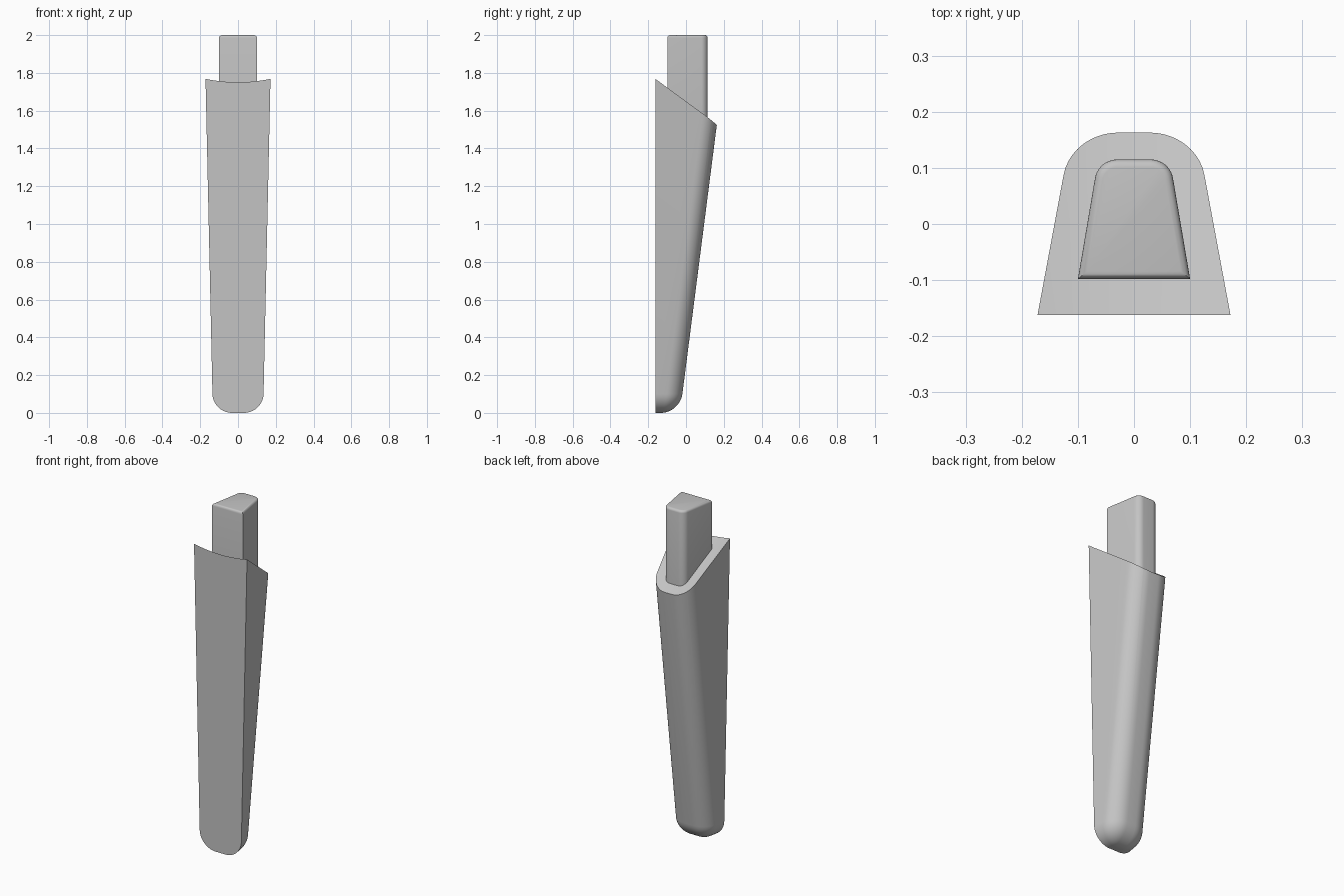
import bpy, bmesh, math

cube = bpy.data.objects.get("Cube")
if cube:
    bpy.data.objects.remove(cube, do_unlink=True)

grey = bpy.data.materials.new("plain grey")
grey.use_nodes = True
colour = (0.55, 0.55, 0.55, 1)
grey.diffuse_color = colour
grey.node_tree.nodes["Principled BSDF"].inputs["Base Color"].default_value = colour

DRAFT = math.atan(0.17)  # lean of the side walls towards the back


def section(z, half, front, back, radius, inset=0.0, front_inset=0.0):
    """Tapered D-shaped outline with rounded back corners, shrunk by inset."""
    yc = back - radius
    lean = math.tan(DRAFT)
    cx = half - lean * (yc - front) - radius / math.cos(DRAFT)
    r = radius - inset
    right = [(half - inset / math.cos(DRAFT) - lean * front_inset, front + front_inset)]
    for i in range(11):
        t = DRAFT + (math.pi / 2 - DRAFT) * i / 10
        right.append((cx + r * math.cos(t), yc + r * math.sin(t)))
    outline = right + [(-x, y) for x, y in reversed(right)]
    return [(x, y, z) for x, y in outline]


def make_object(name, bm):
    bmesh.ops.recalc_face_normals(bm, faces=bm.faces)
    mesh = bpy.data.meshes.new(name)
    bm.to_mesh(mesh)
    bm.free()
    mesh.materials.append(grey)
    obj = bpy.data.objects.new(name, mesh)
    bpy.context.scene.collection.objects.link(obj)
    return obj


def loft(name, rings):
    """Skin a stack of matching outlines and cap both ends."""
    bm = bmesh.new()
    rows = [[bm.verts.new(p) for p in ring] for ring in rings]
    n = len(rows[0])
    for a, b in zip(rows, rows[1:]):
        for i in range(n):
            j = (i + 1) % n
            bm.faces.new((a[i], a[j], b[j], b[i]))
    bm.faces.new(rows[0][::-1])
    bm.faces.new(rows[-1])
    return make_object(name, bm)


def select_only(obj):
    bpy.ops.object.select_all(action="DESELECT")
    obj.select_set(True)
    bpy.context.view_layer.objects.active = obj


# Tapering leg with a rounded foot
R = 0.1


def leg_ring(z, inset=0.0):
    return section(z, 0.133 + 0.022 * z, -0.162, -0.032 + 0.128 * z, R, inset)


rings = []
for i in range(11):
    a = math.pi / 2 * (1 - i / 10)
    rings.append(leg_ring(R * (1 - math.sin(a)), min(R * (1 - math.cos(a)), 0.098)))
rings.append(leg_ring(1.9))
leg = loft("tapered_leg", rings)

# Sloping, slightly dished cut across the top of the leg
bm = bmesh.new()
steps = 24
profile = [(-0.4 + 0.8 * i / steps) for i in range(steps + 1)]
ends = []
for y in (-0.5, 0.5):
    low = [bm.verts.new((x, y, 1.637 - 0.7 * y + 0.6 * x * x)) for x in profile]
    high = [bm.verts.new((x, y, 2.6)) for x in (0.4, -0.4)]
    ends.append(low + high)
n = len(ends[0])
for i in range(n):
    j = (i + 1) % n
    bm.faces.new((ends[0][i], ends[0][j], ends[1][j], ends[1][i]))
bm.faces.new(ends[0][::-1])
bm.faces.new(ends[1])
cutter = make_object("top_cutter", bm)
cutter.hide_render = True

cut = leg.modifiers.new("top_cut", "BOOLEAN")
cut.operation = "DIFFERENCE"
cut.solver = "EXACT"
cut.object = cutter
select_only(leg)
bpy.ops.object.modifier_apply(modifier=cut.name)
bpy.data.objects.remove(cutter, do_unlink=True)

# Upright tenon with softened top edges
EDGE = 0.014
rings = [section(1.45, 0.1, -0.098, 0.115, 0.04)]
for i in range(5):
    a = math.pi / 2 * i / 4
    d = EDGE * (1 - math.cos(a))
    rings.append(section(2 - EDGE + EDGE * math.sin(a), 0.1, -0.098, 0.115, 0.04, d, d))
tenon = loft("tenon", rings)

# Smooth rounded surfaces, keep crisp edges
for obj in (leg, tenon):
    select_only(obj)
    bpy.ops.object.shade_smooth_by_angle(angle=math.radians(30))
